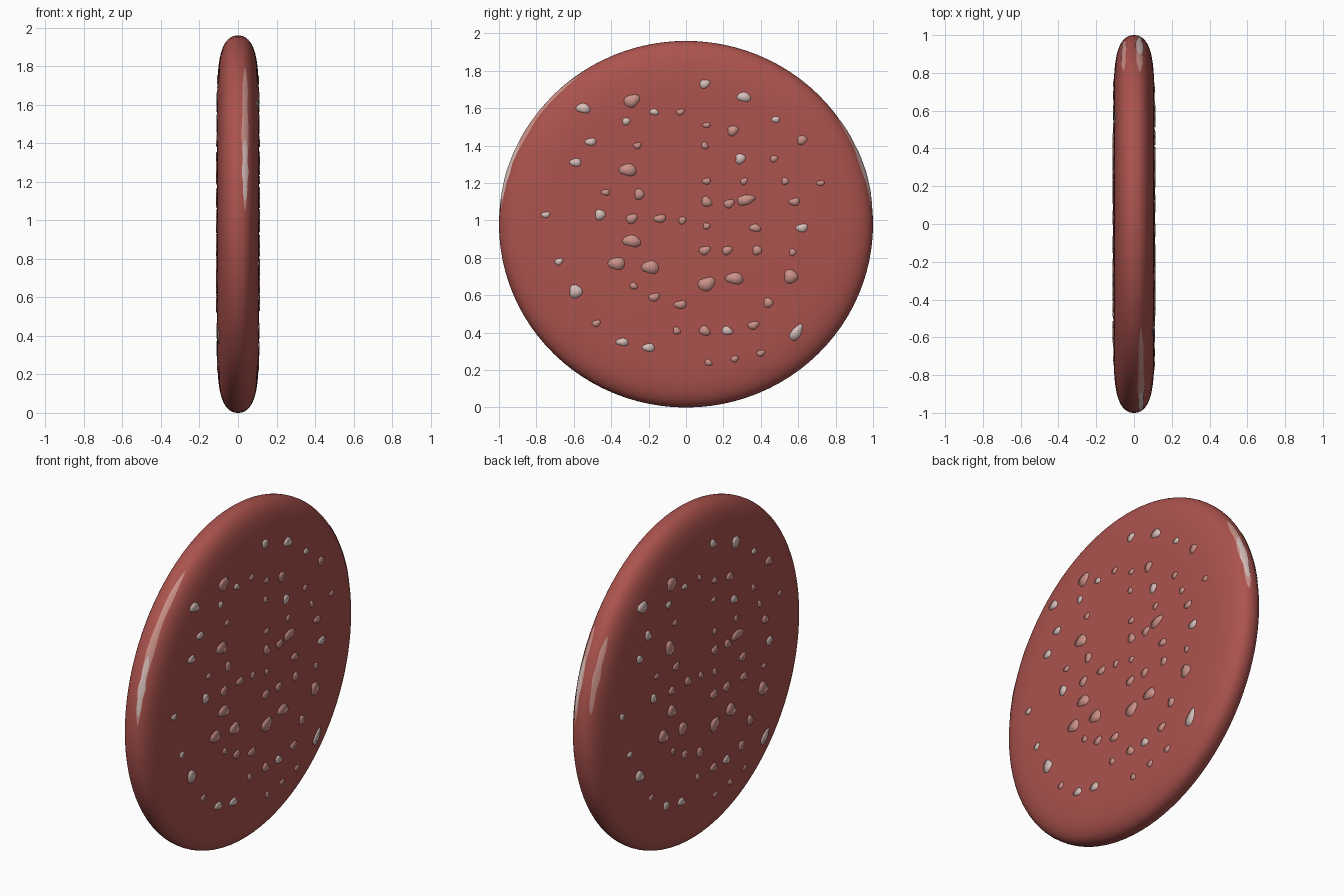
import bpy, bmesh, math, random
from math import sin, cos, pi

if "Cube" in bpy.data.objects:
    bpy.data.objects.remove(bpy.data.objects["Cube"])

random.seed(4)
HALF, RY, RZ, CZ = 0.11, 1.0, 0.98, 0.98   # half thickness, radii, centre height
N, M = 10, 2.2                             # superellipse powers of the rim


def material(name, srgb):
    m = bpy.data.materials.new(name)
    lin = [((c / 255 + 0.055) / 1.055) ** 2.4 for c in srgb]
    m.diffuse_color = (*lin, 1)
    m.use_nodes = True
    m.node_tree.nodes["Principled BSDF"].inputs["Base Color"].default_value = m.diffuse_color
    return m


RED = material("cured red", (172, 83, 78))
PINK = material("pink fat", (203, 145, 137))
PALE = material("pale fat", (214, 190, 185))


def finish(bm, name, mats):
    bmesh.ops.recalc_face_normals(bm, faces=bm.faces)
    me = bpy.data.meshes.new(name)
    bm.to_mesh(me)
    bm.free()
    for m in mats:
        me.materials.append(m)
    for p in me.polygons:
        p.use_smooth = True
    ob = bpy.data.objects.new(name, me)
    bpy.context.collection.objects.link(ob)
    return ob


# Slice body: rounded disc swept around the x axis
SEG, STEPS = 96, 40
bm = bmesh.new()
rings = []
for i in range(1, STEPS):
    t = -pi / 2 + pi * i / STEPS
    r = cos(t) ** (2 / N)
    x = math.copysign(HALF * abs(sin(t)) ** (2 / M), t)
    rings.append([bm.verts.new((x, RY * r * cos(a), CZ + RZ * r * sin(a)))
                  for a in (2 * pi * k / SEG for k in range(SEG))])
for a, b in zip(rings, rings[1:]):
    for k in range(SEG):
        j = (k + 1) % SEG
        bm.faces.new((a[k], a[j], b[j], b[k]))
for ring, x in ((rings[0], -HALF), (rings[-1], HALF)):
    c = bm.verts.new((x, 0, CZ))
    for k in range(SEG):
        bm.faces.new((ring[k], ring[(k + 1) % SEG], c))
finish(bm, "slice_body", [RED])


def face_x(y, z):
    """Height of the flat side above the middle plane."""
    r = min(math.hypot(y / RY, (z - CZ) / RZ), 0.999)
    return HALF * (1 - r ** N) ** (1 / M)


def spot(bm, y, z, ry, rz, tilt, mat, side):
    """Irregular fleck lying on one side; the other side is turned half round."""
    def vert(yy, zz, lift):
        return bm.verts.new((side * (face_x(yy, zz) + lift), side * yy, zz))
    n, ph = 12, random.uniform(0, 6)
    top, low = [], []
    for k in range(n):
        a = 2 * pi * k / n
        w = 1 + 0.12 * sin(2 * a + ph) + 0.1 * sin(3 * a - ph)
        u, v = ry * w * cos(a), rz * w * sin(a)
        yy = y + u * cos(tilt) - v * sin(tilt)
        zz = z + u * sin(tilt) + v * cos(tilt)
        top.append(vert(yy, zz, 0.003))
        low.append(vert(yy, zz, -0.003))
    c = vert(y, z, 0.003)
    for k in range(n):
        j = (k + 1) % n
        bm.faces.new((top[k], top[j], c)).material_index = mat
        bm.faces.new((low[k], low[j], top[j], top[k])).material_index = mat


# Fat flecks as (y, z), grouped by size and colour
pale_big = [(-.55, 1.6), (.31, 1.66), (-.59, .62)]
pale_mid = [(-.59, 1.31), (-.51, 1.42), (-.46, 1.03), (-.34, .35), (.29, 1.33),
            (.22, .41), (.62, .96), (.1, 1.73), (-.2, .32)]
pale_small = [(-.32, 1.53), (-.17, 1.58), (-.75, 1.03), (-.68, .78), (.48, 1.54)]
pink_big = [(-.31, 1.27), (-.29, .89), (-.37, .77), (-.19, .75), (.11, .66),
            (.56, .7), (.26, .69), (-.29, 1.64)]
pink_mid = [(.25, 1.48), (-.29, 1.01), (-.25, 1.14), (.11, 1.1), (-.14, 1.01),
            (.37, .96), (.1, .84), (.38, .84), (-.17, .59), (-.03, .55),
            (.58, 1.1), (.36, .44), (.22, .84), (.44, .56), (.1, .41),
            (.23, 1.09), (.62, 1.43)]
pink_small = [(-.03, 1.58), (.11, 1.51), (-.26, 1.4), (.1, 1.4), (.47, 1.33),
              (.53, 1.21), (.72, 1.2), (-.02, 1), (.57, .83), (-.28, .65),
              (-.43, 1.15), (-.48, .45), (-.05, .41), (.26, .26), (.4, .29),
              (.12, .24), (.11, 1.21), (.31, 1.21), (.11, .97)]
groups = [(pale_big, .034, 1), (pale_mid, .027, 1), (pale_small, .02, 1),
          (pink_big, .04, 0), (pink_mid, .027, 0), (pink_small, .019, 0)]

for side, name in ((1, "right_flecks"), (-1, "left_flecks")):
    bm = bmesh.new()
    for points, size, mat in groups:
        for y, z in points:
            spot(bm, y, z, size * random.uniform(1, 1.15),
                 size * random.uniform(.8, 1), 0, mat, side)
    spot(bm, .32, 1.11, .055, .024, .25, 0, side)      # long flecks
    spot(bm, .59, .4, .055, .024, .9, 1, side)
    finish(bm, name, [PINK, PALE])


def streak(name, a0, a1, x0, width, lift, mat):
    """Pointed fat streak wrapped around the rim between two angles."""
    bm = bmesh.new()
    rows, n, m = [], 24, 6
    for i in range(n + 1):
        f = i / n
        a = math.radians(a0 + (a1 - a0) * f)
        w = width * (sin(pi * f) ** 0.5 if 0 < f < 1 else 0.05)
        w *= 1 + 0.15 * sin(17 * f)
        row = []
        for k in range(m + 1):
            x = x0 + w * (k / m - 0.5)
            r = (1 - (abs(x) / HALF) ** M) ** (1 / N) + lift
            row.append(bm.verts.new((x, RY * r * cos(a), CZ + RZ * r * sin(a))))
        rows.append(row)
    for p, q in zip(rows, rows[1:]):
        for k in range(m):
            bm.faces.new((p[k], p[k + 1], q[k + 1], q[k]))
    ob = finish(bm, name, [mat])
    # make sure the strip faces outward
    p = ob.data.polygons[len(ob.data.polygons) // 2]
    if p.normal.y * p.center.y + p.normal.z * (p.center.z - CZ) < 0:
        ob.data.flip_normals()


# Rim streaks
streak("front_streak", 176, 123, .037, .032, .003, PINK)
streak("front_streak_core", 173, 153, .037, .03, .005, PALE)
streak("back_streak", 4, 36, .03, .04, .003, PINK)
streak("back_streak_core", 8, 26, .03, .036, .005, PALE)
streak("back_thin_streak", 8, 34, -.055, .025, .003, PINK)
